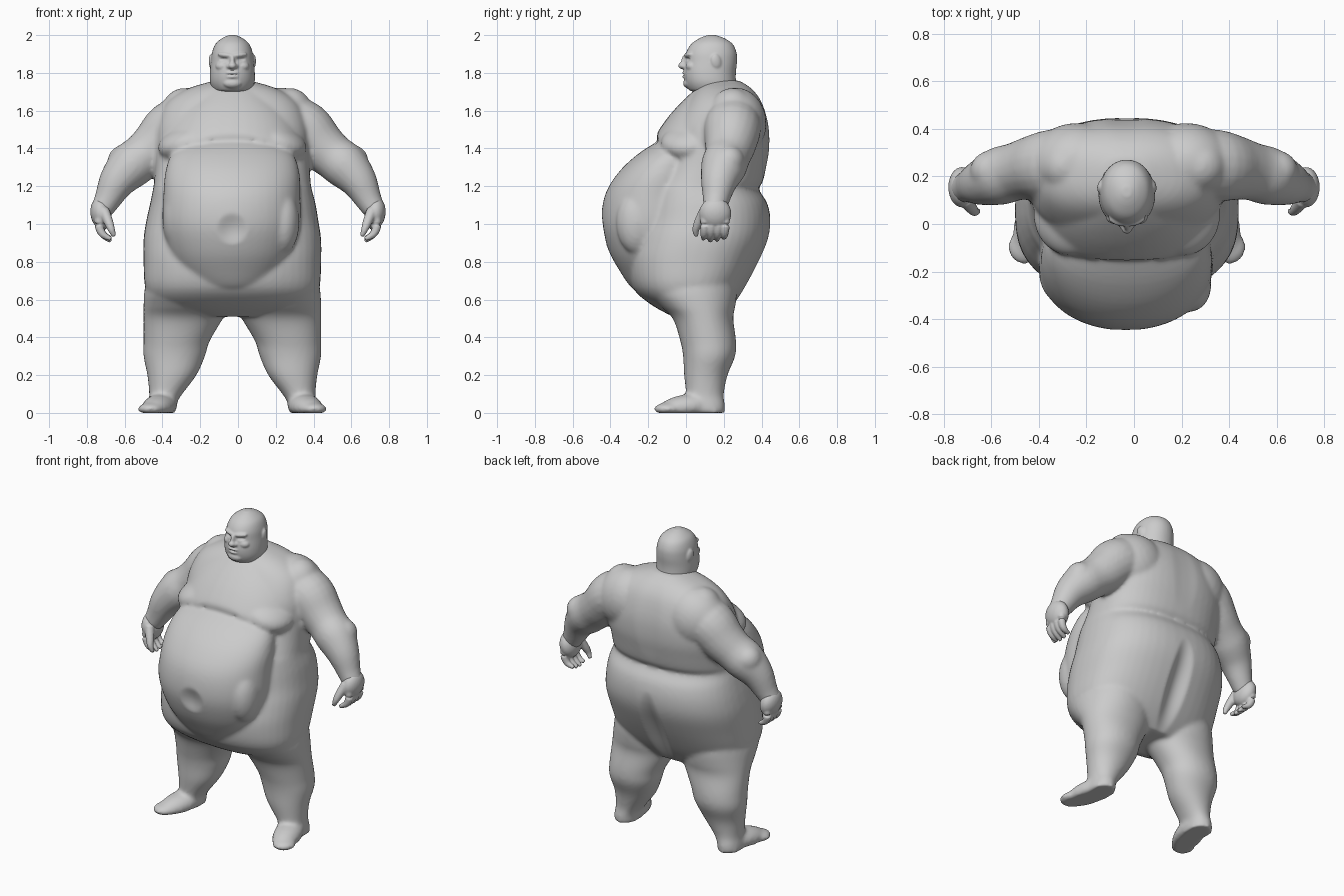
import bpy, bmesh, math
from mathutils import Vector, Matrix, Euler

CX = -0.03          # centre line of the body
SIDES = (-1, 1)

skin = bpy.data.materials.new("grey_skin")
skin.diffuse_color = (0.6, 0.6, 0.6, 1)


def spline(pts, steps=4):
    """Smooth curve through tuples of any length."""
    out = []
    for i in range(len(pts) - 1):
        a, b = pts[max(i - 1, 0)], pts[i]
        c, d = pts[i + 1], pts[min(i + 2, len(pts) - 1)]
        for k in range(steps):
            t = k / steps
            out.append(tuple(
                0.5 * (2 * q + (r - p) * t + (2 * p - 5 * q + 4 * r - s) * t * t
                       + (3 * q - p - 3 * r + s) * t ** 3)
                for p, q, r, s in zip(a, b, c, d)))
    out.append(tuple(pts[-1]))
    return out


def skin_rings(bm, rings):
    """Closed surface over a list of vertex rings."""
    loops = [[bm.verts.new(p) for p in r] for r in rings]
    n = len(loops[0])
    faces = [bm.faces.new(loops[0][::-1]), bm.faces.new(loops[-1])]
    for a, b in zip(loops, loops[1:]):
        for i in range(n):
            j = (i + 1) % n
            faces.append(bm.faces.new((a[i], a[j], b[j], b[i])))
    bmesh.ops.recalc_face_normals(bm, faces=faces)


def loft(bm, rows, power=2.0, n=48, sag=0.0):
    """Cross-sections: z, x min, x max, y front, y back; sag drops the sides."""
    rings = []
    for z, x0, x1, y0, y1 in spline(rows):
        ring = []
        for i in range(n):
            a = 2 * math.pi * i / n
            c, s = math.cos(a), math.sin(a)
            x = (x0 + x1) / 2 + (x1 - x0) / 2 * math.copysign(abs(c) ** (2 / power), c)
            y = (y0 + y1) / 2 + (y1 - y0) / 2 * math.copysign(abs(s) ** (2 / power), s)
            ring.append((x, y, z - sag * ((x - CX) / 0.37) ** 2))
        rings.append(ring)
    skin_rings(bm, rings)


def tube(bm, rows, n=20):
    """Round limb along a path: x, y, z, radius."""
    pts = spline(rows)
    rings = []
    for i, p in enumerate(pts):
        d = Vector(pts[min(i + 1, len(pts) - 1)][:3]) - Vector(pts[max(i - 1, 0)][:3])
        q = d.to_track_quat('Z', 'Y')
        rings.append([Vector(p[:3]) + q @ Vector((p[3] * math.cos(2 * math.pi * k / n),
                                                  p[3] * math.sin(2 * math.pi * k / n), 0))
                      for k in range(n)])
    skin_rings(bm, rings)


def blob(bm, loc, size, rot=(0, 0, 0)):
    m = Matrix.LocRotScale(Vector(loc), Euler(rot), Vector(size))
    bmesh.ops.create_uvsphere(bm, u_segments=28, v_segments=18, radius=1, matrix=m)


def finish(name, bm, voxel, smooth, dents=()):
    """Fuse the pieces into one smooth skin and press in soft dents."""
    for v in bm.verts:
        v.co.z = max(v.co.z, 0.0)
    me = bpy.data.meshes.new(name + "_parts")
    bm.to_mesh(me)
    bm.free()
    ob = bpy.data.objects.new(name, me)
    bpy.context.collection.objects.link(ob)
    rm = ob.modifiers.new("fuse", 'REMESH')
    rm.mode = 'VOXEL'
    rm.voxel_size = voxel
    sm = ob.modifiers.new("soften", 'SMOOTH')
    sm.factor = 0.5
    sm.iterations = smooth
    deps = bpy.context.evaluated_depsgraph_get()
    deps.update()
    fused = bpy.data.meshes.new_from_object(ob.evaluated_get(deps))
    ob.modifiers.clear()
    ob.data = fused
    bpy.data.meshes.remove(me)
    fused.name = name
    # positive depth presses the front in, negative depth the back
    for x, z, rx, rz, depth, limit in dents:
        for v in fused.vertices:
            r = ((v.co.x - x) / rx) ** 2 + ((v.co.z - z) / rz) ** 2
            if r < 1 and (v.co.y - limit) * depth < 0:
                v.co.y += depth * (1 - r) ** 1.5
    fused.materials.clear()
    fused.materials.append(skin)
    fused.shade_smooth()
    return ob


# ---- body ----
bm = bmesh.new()
# trunk with waist fold at the back
loft(bm, [(0.51, -.22, .16, -.07, .20), (0.57, -.43, .37, -.18, .25),
          (0.66, -.49, .43, -.28, .31), (0.80, -.50, .44, -.31, .385),
          (0.92, -.50, .44, -.29, .435), (1.02, -.485, .425, -.26, .447),
          (1.11, -.465, .41, -.24, .43), (1.185, -.45, .39, -.22, .385),
          (1.22, -.445, .385, -.20, .405), (1.30, -.44, .38, -.15, .425),
          (1.40, -.44, .38, -.10, .443), (1.52, -.43, .37, -.07, .44),
          (1.64, -.38, .32, .00, .405), (1.715, -.27, .21, .06, .35),
          (1.76, -.12, .06, .13, .28)], 2.4)
# hanging belly
loft(bm, [(0.645, -.14, .08, -.25, .10), (0.67, -.24, .18, -.295, .10),
          (0.75, -.32, .25, -.35, .10), (0.86, -.37, .30, -.41, .10),
          (1.00, -.40, .33, -.447, .10), (1.15, -.395, .33, -.43, .10),
          (1.27, -.385, .325, -.36, .10), (1.37, -.35, .29, -.255, .10),
          (1.45, -.25, .19, -.13, .10)], 2.08)
# side lumps of the belly
blob(bm, (.235, -.26, 1.01), (.09, .11, .17))
blob(bm, (.25, -.19, 1.20), (.07, .09, .10))
blob(bm, (-.31, -.20, 1.03), (.09, .13, .18))
blob(bm, (-.31, -.14, 1.28), (.06, .07, .08))
# sloping chest with drooping sides
loft(bm, [(1.435, -.33, .27, -.04, .25), (1.45, -.385, .325, -.13, .25),
          (1.475, -.40, .34, -.155, .25), (1.56, -.39, .33, -.10, .25),
          (1.64, -.34, .28, -.03, .25), (1.71, -.22, .16, .045, .25)], 2.6, sag=.12)
for s in SIDES:
    # breast
    blob(bm, (CX + s * .24, .03, 1.44), (.16, .165, .085), (.1, s * .35, 0))
    # shoulder and shoulder blade
    blob(bm, (s * .28 - .005, .245, 1.59), (.12, .12, .13))
    blob(bm, (s * .24 - .01, .26, 1.53), (.20, .165, .19), (0, s * .5, -s * .15))
    # arm
    tube(bm, [(s * .26, .25, 1.54, .145), (s * .35, .245, 1.50, .152),
              (s * .43, .235, 1.42, .136), (s * .50, .22, 1.36, .122),
              (s * .57, .20, 1.305, .122), (s * .64, .175, 1.225, .098),
              (s * .69, .16, 1.13, .072), (s * .725, .15, 1.07, .060)])
    # elbow pad
    blob(bm, (s * .60, .225, 1.335), (.09, .085, .085))
    # leg
    rows = [(0.00, .30, .45, .00, .205), (0.05, .295, .445, -.01, .205),
            (0.10, .265, .44, .00, .20), (0.20, .19, .45, -.01, .22),
            (0.30, .145, .47, -.015, .26), (0.38, .12, .47, -.03, .265),
            (0.50, .05, .47, -.07, .25), (0.57, .02, .47, -.14, .262),
            (0.65, .02, .465, -.20, .27), (0.75, .06, .44, -.15, .26)]
    loft(bm, [(z, CX + s * a, CX + s * b, f, k) for z, a, b, f, k in rows], 2.1)
    # foot and toes
    blob(bm, (CX + s * .385, .015, .035), (.085, .17, .065), (.12, 0, s * .28))
    blob(bm, (CX + s * .43, -.095, .02), (.07, .075, .035), (0, 0, s * .3))
finish("body", bm, 0.012, 8, [(CX, .975, .085, .085, .022, -.3),      # navel
                              (CX, .77, .08, .28, -.035, .15),        # seat cleft
                              (CX, 1.50, .10, .26, -.006, .25)])      # spine

# ---- head ----
bm = bmesh.new()
# skull and heavy jaw
loft(bm, [(z, CX - w, CX + w, f, k) for z, w, f, k in
          [(1.60, .10, .10, .30), (1.69, .09, .05, .285), (1.71, .105, .015, .275),
           (1.75, .118, -.005, .265), (1.80, .119, -.012, .264),
           (1.86, .114, -.005, .270), (1.91, .107, .002, .267),
           (1.955, .088, .030, .245), (1.985, .052, .075, .200),
           (2.00, .018, .115, .155)]], 2.1)
# nose
blob(bm, (CX, -.018, 1.838), (.022, .024, .018))
blob(bm, (CX, -.008, 1.865), (.013, .018, .035), (-.25, 0, 0))
# lips
blob(bm, (CX, -.004, 1.800), (.036, .018, .009))
blob(bm, (CX, -.002, 1.779), (.032, .018, .009))
# chin
blob(bm, (CX, .015, 1.745), (.05, .03, .028))
for s in SIDES:
    # nostril, brow, cheek, ear
    blob(bm, (CX + s * .018, -.008, 1.834), (.013, .016, .013))
    blob(bm, (CX + s * .038, .012, 1.895), (.044, .018, .013), (0, -s * .1, s * .35))
    blob(bm, (CX + s * .055, .030, 1.835), (.035, .030, .026), (0, 0, s * .4))
    blob(bm, (CX + s * .110, .160, 1.86), (.014, .028, .040), (.2, 0, s * .25))
finish("head", bm, 0.006, 3, [(CX - .045, 1.872, .028, .013, .012, .06),
                              (CX + .045, 1.872, .028, .013, .012, .06),
                              (CX, 1.790, .032, .006, .010, .03)])

# ---- hands ----
for s, label in ((-1, "right_hand"), (1, "left_hand")):
    bm = bmesh.new()
    blob(bm, (s * .725, .155, 1.055), (.056, .085, .085), (0, s * .15, 0))
    # fingers
    for i in range(4):
        y = .10 + .036 * i
        tip = .905 + .012 * abs(i - 1.3)
        tube(bm, [(s * .73, y, 1.05, .025), (s * .735, y, .99, .024),
                  (s * .715, y - .004, .945, .020), (s * .672, y - .008, tip, .011)], 12)
    # thumb
    tube(bm, [(s * .71, .10, 1.07, .030), (s * .685, .068, 1.01, .025),
              (s * .67, .052, .97, .019), (s * .655, .055, .935, .011)], 12)
    finish(label, bm, 0.006, 2)
